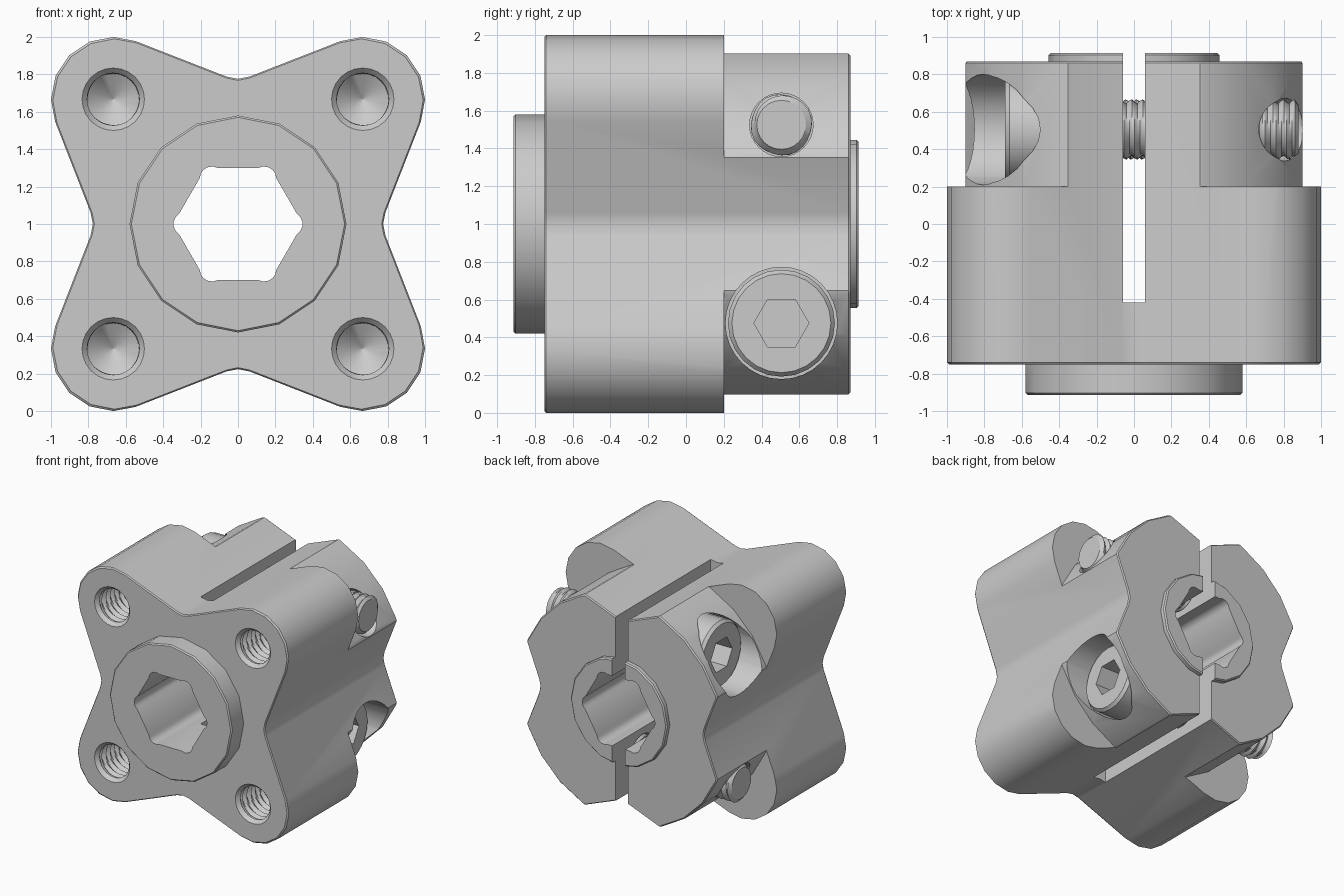
import bpy, bmesh, math
from math import cos, sin, radians, pi
from mathutils import Matrix

if "Cube" in bpy.data.objects:
    bpy.data.objects.remove(bpy.data.objects["Cube"])

T, R = Matrix.Translation, Matrix.Rotation
AXIS = T((0, 0, 1)) @ R(-pi / 2, 4, 'X')      # local z runs along +y through the hub centre


def circle(r, n=32, off=0.0):
    """2D ring; r may be a number or a function of the angle."""
    angs = [off + 2 * pi * i / n for i in range(n)]
    return [((r(t) if callable(r) else r) * cos(t), (r(t) if callable(r) else r) * sin(t)) for t in angs]


def loft(name, rings, matrix, closed=False):
    """Skin a list of (height, 2D loop) rings; cap the ends unless closed."""
    bm = bmesh.new()
    rows = [[bm.verts.new((x, y, a)) for x, y in loop] for a, loop in rings]
    n = len(rows[0])
    pairs = list(zip(rows, rows[1:])) + ([(rows[-1], rows[0])] if closed else [])
    for lo, hi in pairs:
        for i in range(n):
            j = (i + 1) % n
            bm.faces.new((lo[i], lo[j], hi[j], hi[i]))
    if not closed:
        bm.faces.new(rows[0][::-1])
        bm.faces.new(rows[-1])
    bm.transform(matrix)
    bmesh.ops.recalc_face_normals(bm, faces=bm.faces)
    me = bpy.data.meshes.new(name)
    bm.to_mesh(me)
    bm.free()
    ob = bpy.data.objects.new(name, me)
    bpy.context.collection.objects.link(ob)
    return ob


def thread(a0, a1, rmin, rmax, n=24, pitch=0.058):
    """Rings of a helical V thread."""
    rings, steps = [], round((a1 - a0) / (pitch / 4))
    for k in range(steps + 1):
        a = a0 + (a1 - a0) * k / steps
        wave = lambda t, a=a: rmin + (rmax - rmin) * abs(2 * ((a / pitch - t / (2 * pi)) % 1) - 1)
        rings.append((a, circle(wave, n)))
    return rings


def combine(ob, other, operation):
    mod = ob.modifiers.new(operation, 'BOOLEAN')
    mod.operation, mod.solver, mod.object = operation, 'EXACT', other
    select(ob)
    bpy.ops.object.modifier_apply(modifier=mod.name)
    bpy.data.objects.remove(other, do_unlink=True)


def select(ob):
    bpy.ops.object.select_all(action='DESELECT')
    ob.select_set(True)
    bpy.context.view_layer.objects.active = ob


# Four-eared outline: ear arcs joined by small neck fillets
outline = []
for q in range(4):
    pts = [(0.667 + 0.333 * cos(radians(t)), 0.667 + 0.333 * sin(radians(t)))
           for t in (-21, 0, 22.5, 45, 67.5, 90, 111)]
    pts += [(0.061, 0.788), (0, 0.776), (-0.061, 0.788)]
    c, s = cos(q * pi / 2), sin(q * pi / 2)
    outline += [(x * c - y * s, x * s + y * c) for x, y in pts]
inset = [(x * 0.99, y * 0.99) for x, y in outline]
hub = loft("hub_body", [(-0.75, inset), (-0.74, outline), (0.86, outline), (0.87, inset)], AXIS)

# Trim the ears of the rear clamp section to a round
trim = [(0.2, 0.97), (0.86, 0.97), (0.9, 0.93), (0.9, 2), (0.2, 2)]
combine(hub, loft("trim", [(a, circle(r, 24, radians(7.5))) for a, r in trim], AXIS, True), 'DIFFERENCE')

# Front and rear bosses
for r, a, b, out in ((0.58, -0.6, -0.903, -0.913), (0.457, 0.7, 0.903, 0.913)):
    boss = loft("boss", [(a, circle(r, 16)), (b, circle(r, 16)), (out, circle(r - 0.01, 16))], AXIS)
    combine(hub, boss, 'UNION')

# Hexagonal bore with relieved corners
bore = []
for k in range(6):
    c = radians(60 * k)
    bore += [(0.28 * cos(c) + 0.065 * cos(c + radians(t)), 0.28 * sin(c) + 0.065 * sin(c + radians(t)))
             for t in (-58, -35, -12, 12, 35, 58)]
combine(hub, loft("bore", [(-1.2, bore), (1.2, bore)], AXIS), 'DIFFERENCE')

# Clamp slot
slot = [(-0.06, -1.5), (0.06, -1.5), (0.06, 1.5), (-0.06, 1.5)]
combine(hub, loft("slot", [(-0.42, slot), (1.2, slot)], AXIS), 'DIFFERENCE')

# Threaded blind holes in the front of the ears
hole = ([(-0.05, circle(0.167, 24)), (0, circle(0.167, 24)), (0.03, circle(0.14, 24))]
        + thread(0.045, 0.6, 0.137, 0.167)
        + [(0.62, circle(0.137, 24)), (0.7, circle(0.002, 24))])
for sx in (-1, 1):
    for sz in (-1, 1):
        combine(hub, loft("hole", hole, AXIS @ T((sx * 0.667, sz * 0.667, -0.75))), 'DIFFERENCE')

# Two opposed clamp screws with counterbored holes
socket = lambda t: 0.126 / cos((t - pi / 6) % (pi / 3) - pi / 6)
screw = ([(-0.88, circle(0.13, 24))] + thread(-0.86, 0.33, 0.137, 0.165)
         + [(a, circle(r, 24)) for a, r in ((0.362, 0.15), (0.363, 0.283), (0.665, 0.283), (0.69, 0.262))]
         + [(0.69, circle(socket, 24)), (0.5, circle(socket, 24))])
parts = [hub]
for k, side in enumerate(("lower", "upper")):
    m = T((0, 0.505, 1)) @ R(k * pi, 4, 'Y') @ T((0, 0, -0.525)) @ R(pi / 2, 4, 'Y')
    bored = [(-1.3, 0.168), (0.36, 0.168), (0.36, 0.296), (1.3, 0.296)]
    combine(hub, loft("screw_hole", [(a, circle(r)) for a, r in bored], m), 'DIFFERENCE')
    parts.append(loft(side + "_clamp_screw", screw, m))

for ob in parts:
    select(ob)
    bpy.ops.object.shade_smooth_by_angle(angle=radians(30))
